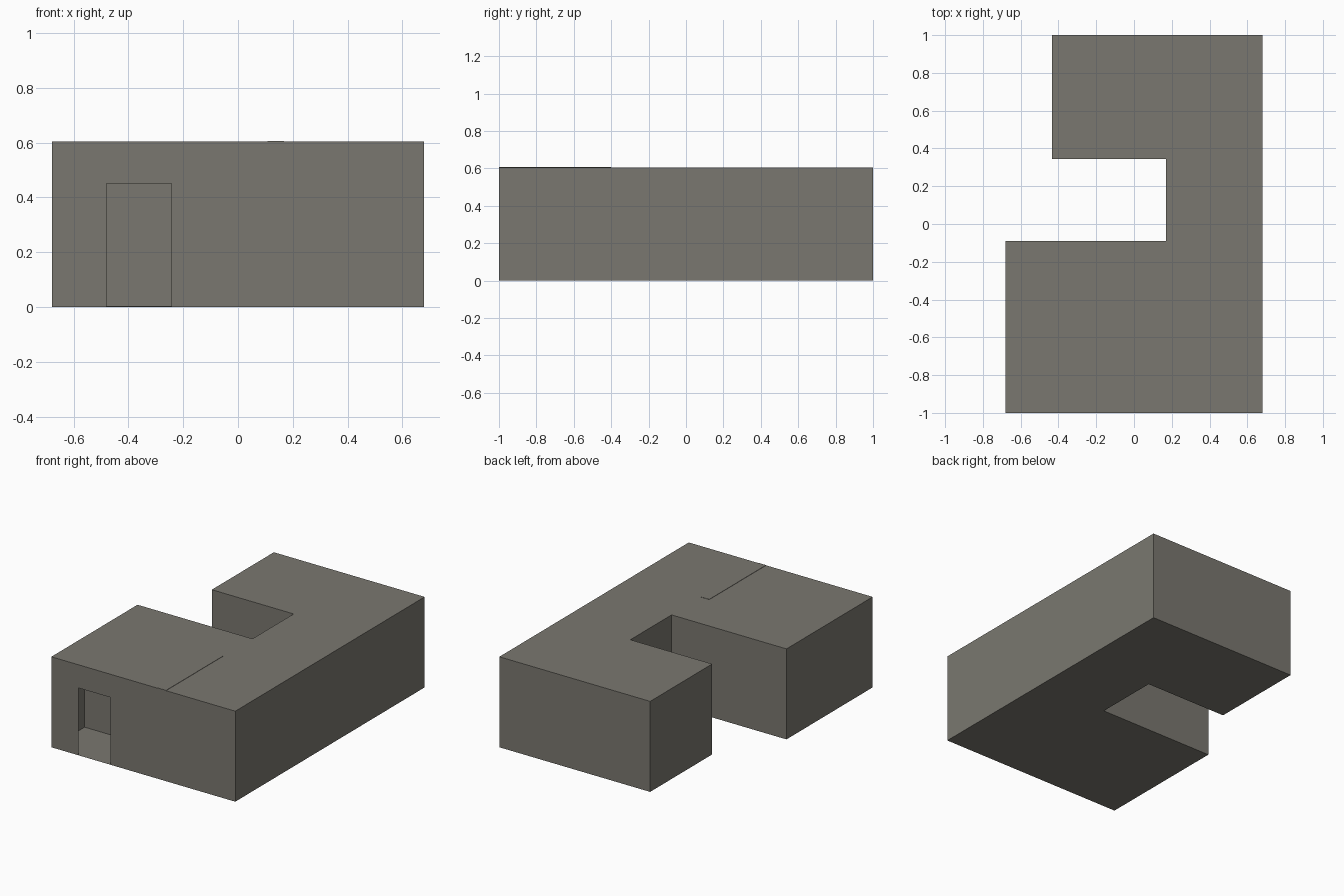
import bpy

if "Cube" in bpy.data.objects:
    bpy.data.objects.remove(bpy.data.objects["Cube"])

# Single grey plaster colour
plaster = bpy.data.materials.new("warm_grey_plaster")
plaster.diffuse_color = (0.195, 0.187, 0.162, 1)
plaster.use_nodes = True
plaster.node_tree.nodes["Principled BSDF"].inputs["Base Color"].default_value = plaster.diffuse_color

H = 0.605
DOOR_L, DOOR_R, DOOR_H = -0.48, -0.243, 0.45


def make_object(name, verts, faces):
    mesh = bpy.data.meshes.new(name)
    mesh.from_pydata(verts, [], faces)
    mesh.materials.append(plaster)
    ob = bpy.data.objects.new(name, mesh)
    bpy.context.collection.objects.link(ob)
    return ob


def box(name, x0, x1, y0, y1, z0, z1):
    verts = [(x, y, z) for z in (z0, z1)
             for x, y in ((x0, y0), (x1, y0), (x1, y1), (x0, y1))]
    sides = [(i, (i + 1) % 4, (i + 1) % 4 + 4, i + 4) for i in range(4)]
    return make_object(name, verts, [(3, 2, 1, 0), (4, 5, 6, 7)] + sides)


# Thin outer shell: floor plan raised to roof height, doorway left open
plan = [(-0.68, -1), (0.68, -1), (0.68, 1), (-0.435, 1),
        (-0.435, 0.345), (0.17, 0.345), (0.17, -0.09), (-0.68, -0.09)]
n = len(plan)
verts = [(x, y, 0) for x, y in plan] + [(x, y, H) for x, y in plan]
door = [(DOOR_L, -1, 0), (DOOR_L, -1, DOOR_H),
        (DOOR_R, -1, DOOR_H), (DOOR_R, -1, 0)]
d = len(verts)
verts += door
floor = tuple(reversed([0, d, d + 3] + list(range(1, n))))
roof = tuple(range(n, 2 * n))
front = (0, d, d + 1, d + 2, d + 3, 1, n + 1, n)
walls = [(i, (i + 1) % n, (i + 1) % n + n, i + n) for i in range(1, n)]
make_object("house_shell", verts, [floor, roof, front] + walls)

# Partition whose top just shows above the roof
box("partition_wall", 0.108, 0.168, -0.9995, -0.40, 0.001, H + 0.002)

# Cross wall seen through the doorway
box("entry_wall", -0.679, 0.0, -0.65, -0.59, 0.001, H - 0.002)
